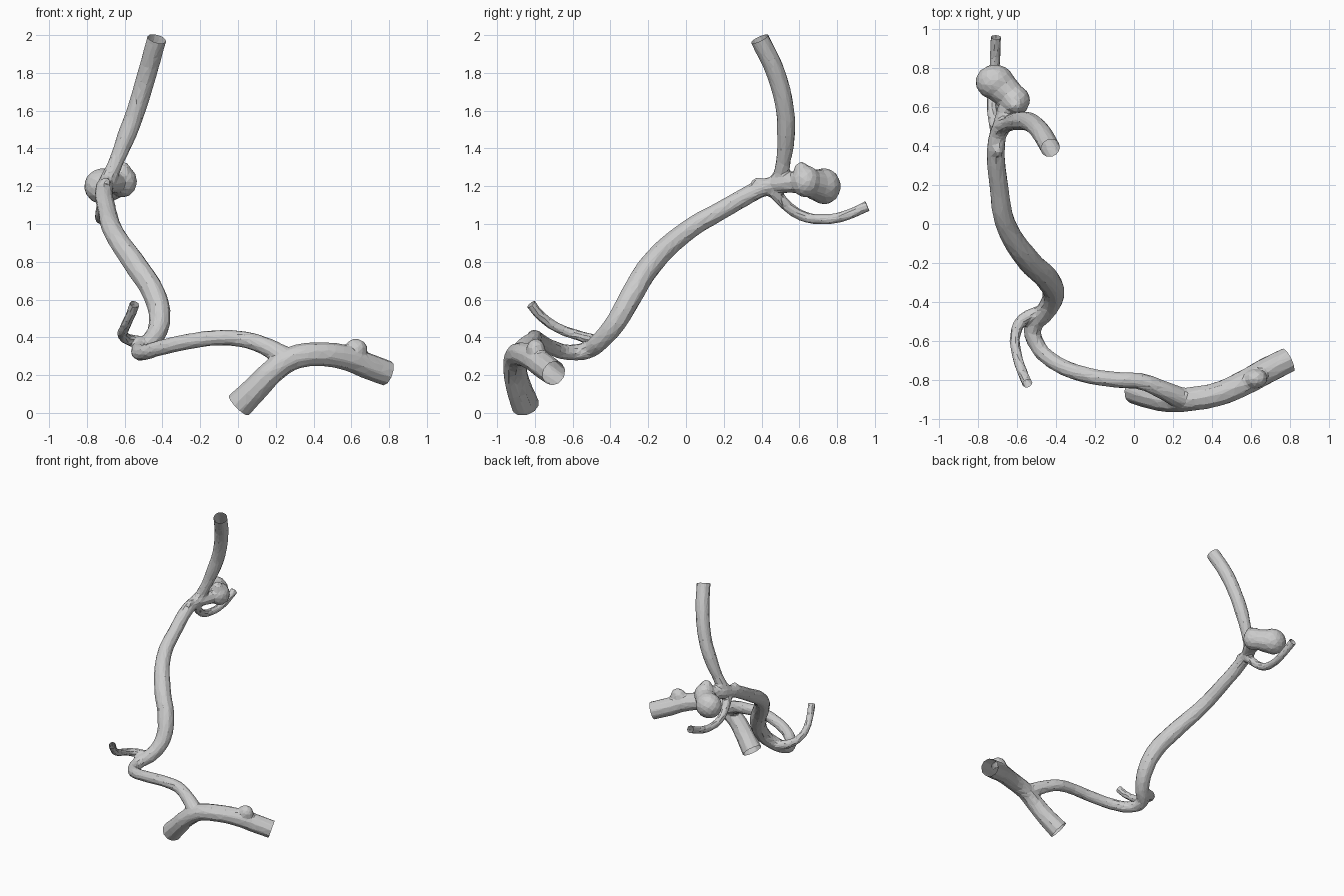
import bpy, bmesh
from mathutils import Vector

if "Cube" in bpy.data.objects:
    bpy.data.objects.remove(bpy.data.objects["Cube"])

parts, cuts = [], []


def tube(name, pts, open_start=False, open_end=False):
    """Tapered round tube through (x, y, z, radius) points; open ends are cut later."""
    pts = [(Vector(p[:3]), p[3] + 0.002) for p in pts]
    for flag, i, j in ((open_start, 0, 1), (open_end, -1, -2)):
        if flag:
            d = (pts[i][0] - pts[j][0]).normalized()
            cuts.append((pts[i][0], d))
            extra = (pts[i][0] + d * 0.06, pts[i][1])
            pts.insert(0, extra) if i == 0 else pts.append(extra)
    cu = bpy.data.curves.new(name, 'CURVE')
    cu.dimensions = '3D'
    cu.bevel_depth = 1.0
    cu.bevel_resolution = 3
    cu.resolution_u = 6
    cu.use_fill_caps = True
    sp = cu.splines.new('BEZIER')
    sp.bezier_points.add(len(pts) - 1)
    for bp, (co, r) in zip(sp.bezier_points, pts):
        bp.co, bp.radius = co, r
        bp.handle_left_type = bp.handle_right_type = 'AUTO'
    ob = bpy.data.objects.new(name, cu)
    bpy.context.collection.objects.link(ob)
    parts.append(ob)


def blob(name, loc, size):
    bpy.ops.mesh.primitive_ico_sphere_add(subdivisions=3, radius=1, location=loc)
    ob = bpy.context.object
    ob.name, ob.scale = name, size
    parts.append(ob)


# Long main vessel, from the upper open end down to the fork
tube("main_vessel", [
    (-.43, .39, 1.98, .05), (-.48, .475, 1.8, .05), (-.54, .525, 1.6, .048),
    (-.585, .53, 1.48, .048), (-.645, .515, 1.33, .038), (-.69, .485, 1.23, .042),
    (-.71, .38, 1.18, .046), (-.695, .2, 1.08, .048), (-.66, 0, .96, .052),
    (-.54, -.19, .78, .06), (-.44, -.29, .62, .06), (-.415, -.37, .48, .055),
    (-.455, -.45, .385, .05), (-.52, -.53, .33, .045), (-.5, -.62, .32, .04),
    (-.41, -.71, .345, .04), (-.25, -.775, .38, .04), (-.1, -.8, .398, .04),
    (.04, -.81, .387, .042), (.14, -.85, .355, .046), (.24, -.895, .3, .055)],
    open_start=True)

# Wide vessel at the base
tube("base_vessel", [
    (.005, -.85, .04, .074), (.1, -.885, .135, .067), (.19, -.905, .225, .063),
    (.29, -.9, .29, .062), (.43, -.875, .31, .062), (.58, -.81, .29, .066),
    (.68, -.755, .25, .068), (.79, -.7, .21, .066)], open_start=True, open_end=True)

# Thin side branches
tube("lower_branch", [
    (-.5, -.46, .37, .035), (-.57, -.49, .385, .03), (-.61, -.57, .41, .026),
    (-.6, -.68, .45, .025), (-.57, -.77, .515, .025), (-.548, -.82, .575, .026)],
    open_end=True)
tube("upper_branch", [
    (-.7, .46, 1.18, .035), (-.72, .53, 1.1, .028), (-.73, .61, 1.045, .027),
    (-.725, .72, 1.025, .026), (-.715, .83, 1.04, .026), (-.71, .96, 1.095, .027)],
    open_end=True)

# Two-lobed bulge with its neck, and small bumps on the walls
tube("bulge_neck", [(-.69, .48, 1.21, .045), (-.65, .57, 1.22, .055),
                    (-.63, .64, 1.22, .07), (-.68, .7, 1.205, .085), (-.71, .73, 1.2, .085)])
blob("bulge_lobe_large", (-.715, .73, 1.2), (.1, .09, .096))
blob("bulge_lobe_small", (-.612, .635, 1.225), (.078, .078, .085))
blob("bulge_peak", (-.61, .61, 1.28), (.045, .04, .05))
blob("base_bump", (.625, -.795, .335), (.06, .05, .058))
blob("junction_bump", (-.7, .385, 1.215), (.03, .04, .032))

# Merge everything into one continuous skin
bpy.ops.object.select_all(action='DESELECT')
for ob in parts:
    ob.select_set(True)
bpy.context.view_layer.objects.active = parts[0]
bpy.ops.object.convert(target='MESH')
bpy.ops.object.join()
vessel = bpy.context.object
vessel.name = "branching_vessel"
m = vessel.modifiers.new("remesh", 'REMESH')
m.mode, m.voxel_size = 'VOXEL', 0.01
m = vessel.modifiers.new("smooth", 'SMOOTH')
m.factor, m.iterations = 0.5, 5
m = vessel.modifiers.new("decimate", 'DECIMATE')
m.ratio = 0.06
bpy.ops.object.convert(target='MESH')
vessel = bpy.context.object

# Cut the vessel ends open
bm = bmesh.new()
bm.from_mesh(vessel.data)
for co, d in cuts:
    faces = [f for f in bm.faces if (f.calc_center_median() - co).length < 0.2]
    geom = set(faces)
    for f in faces:
        geom.update(f.edges)
        geom.update(f.verts)
    bmesh.ops.bisect_plane(bm, geom=list(geom), plane_co=co, plane_no=d, clear_outer=True)
bm.to_mesh(vessel.data)
bm.free()
for p in vessel.data.polygons:
    p.use_smooth = False
